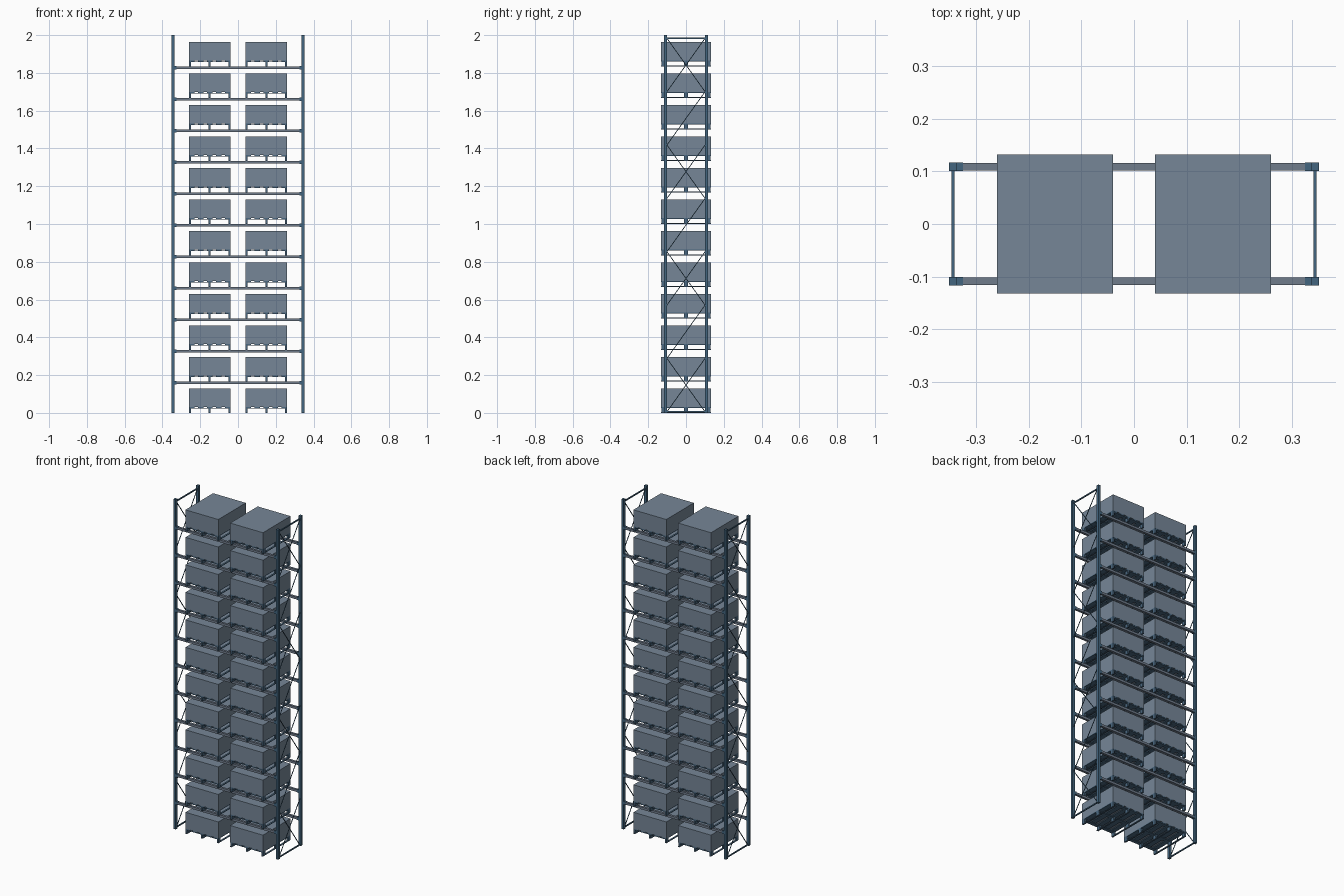
import bpy, bmesh
from math import atan2, hypot
from mathutils import Matrix, Vector

cube = bpy.data.objects.get("Cube")
if cube:
    bpy.data.objects.remove(cube, do_unlink=True)


def material(name, rgb):
    m = bpy.data.materials.new(name)
    m.use_nodes = True
    m.diffuse_color = (*rgb, 1)
    m.node_tree.nodes["Principled BSDF"].inputs["Base Color"].default_value = (*rgb, 1)
    return m


steel_blue = material("steel blue", (0.055, 0.13, 0.21))
beam_grey = material("beam grey", (0.16, 0.20, 0.26))
carton_grey = material("carton grey", (0.18, 0.24, 0.31))
pallet_blue = material("pallet blue", (0.07, 0.14, 0.22))


def box(bm, centre, size, tilt=0):
    mat = (Matrix.Translation(centre) @ Matrix.Rotation(tilt, 4, 'X')
           @ Matrix.Diagonal((*size, 1)))
    bmesh.ops.create_cube(bm, size=1, matrix=mat)


def finish(bm, name, mat, location=(0, 0, 0)):
    mesh = bpy.data.meshes.new(name)
    bm.to_mesh(mesh)
    bm.free()
    mesh.materials.append(mat)
    return place(mesh, name, location)


def place(mesh, name, location):
    obj = bpy.data.objects.new(name, mesh)
    obj.location = location
    bpy.context.collection.objects.link(obj)
    return obj


HEIGHT, LEVELS, STEP = 2.0, 12, 0.1668
POST_X, POST_Y, POST = 0.344, 0.109, 0.016
PANELS = 7

# End frames: posts, top and bottom ties, crossed and single braces
for side, sx in (("left", 1), ("right", -1)):
    x = sx * POST_X
    bm = bmesh.new()
    for y in (-POST_Y, POST_Y):
        box(bm, (x, y, HEIGHT / 2), (POST, POST, HEIGHT))
    finish(bm, side + "_posts", steel_blue)

    bm = bmesh.new()
    for z in (0.006, 1.983):
        box(bm, (x, 0, z), (0.006, 2 * POST_Y, 0.007))
    rise = 1.977 / PANELS
    run = 2 * POST_Y - POST
    for i in range(PANELS):
        z = 0.006 + rise * (i + 0.5)
        for direction in ((1, -1) if i % 2 == 0 else (1,)):
            box(bm, (x + 0.0015 * direction, 0, z), (0.003, hypot(run, rise), 0.004),
                direction * atan2(rise, run))
    finish(bm, side + "_braces", steel_blue)

# Beams with end connectors on every raised level
beams, connectors = bmesh.new(), bmesh.new()
for level in range(1, LEVELS):
    z = level * STEP - 0.007
    for y in (-POST_Y, POST_Y):
        box(beams, (0, y, z), (2 * POST_X - POST, 0.014, 0.014))
        for sx in (-1, 1):
            box(connectors, (sx * (POST_X - 0.013), y, z), (0.012, 0.016, 0.018))
finish(beams, "cross_beams", beam_grey)
finish(connectors, "beam_connectors", steel_blue)

# Shared pallet: runners, blocks, stringers and deck boards
W, D = 0.22, 0.264
bm = bmesh.new()
for x in (-0.105, 0, 0.105):
    box(bm, (x, 0, 0.002), (0.010, D, 0.004))
    for y in (-0.12, 0, 0.12):
        box(bm, (x, y, 0.013), (0.010, 0.022, 0.020))
for y in (-0.12, 0, 0.12):
    box(bm, (0, y, 0.024), (W, 0.022, 0.004))
for i in range(5):
    box(bm, (-0.095 + i * 0.0475, 0, 0.028), (0.030, D, 0.005))
pallet = finish(bm, "pallet", pallet_blue, (-0.15, 0, 0))

# Shared carton load
bm = bmesh.new()
box(bm, (0, 0, 0.080), (W, D, 0.100))
load = finish(bm, "carton_load", carton_grey, (-0.15, 0, 0))

# Two loaded pallets on every level
for level in range(LEVELS):
    for x in (-0.15, 0.15):
        if level == 0 and x < 0:
            continue
        place(pallet.data, "pallet", (x, 0, level * STEP))
        place(load.data, "carton_load", (x, 0, level * STEP))
